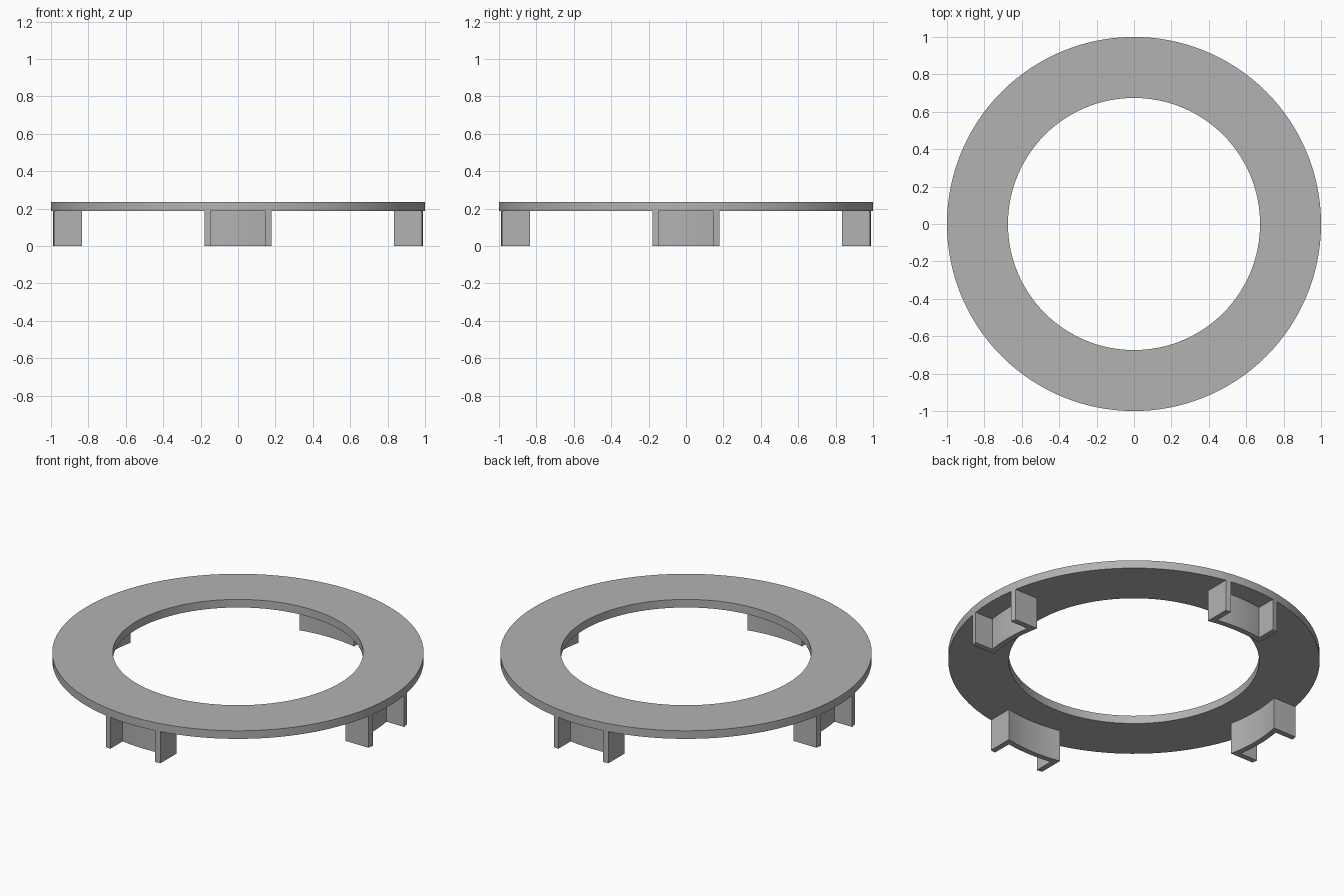
import bpy
import bmesh
import math
from mathutils import Matrix, Vector

cube = bpy.data.objects.get("Cube")
if cube:
    bpy.data.objects.remove(cube, do_unlink=True)

OUTER, INNER = 1.0, 0.674        # ring radii
RING_LOW, RING_TOP = 0.187, 0.235
WEB_IN, WEB_OUT = 0.852, 0.885   # curved wall of each foot
HALF, FIN = 0.18, 0.033          # foot half width and fin thickness
SEGMENTS = 128

grey = bpy.data.materials.new("plain grey")
grey.use_nodes = True
color = (0.45, 0.45, 0.45, 1)
grey.diffuse_color = color
grey.node_tree.nodes["Principled BSDF"].inputs["Base Color"].default_value = color


def finish(name, bm):
    bmesh.ops.recalc_face_normals(bm, faces=bm.faces)
    mesh = bpy.data.meshes.new(name)
    bm.to_mesh(mesh)
    bm.free()
    mesh.materials.append(grey)
    obj = bpy.data.objects.new(name, mesh)
    bpy.context.collection.objects.link(obj)
    bpy.ops.object.select_all(action="DESELECT")
    obj.select_set(True)
    bpy.context.view_layer.objects.active = obj
    bpy.ops.object.shade_smooth_by_angle(angle=math.radians(30))
    return obj


def arc(radius, start, end, steps=12):
    """Points on a circle around the centre, from one y to another."""
    a, b = math.asin(start / radius), math.asin(end / radius)
    angles = [a + (b - a) * i / steps for i in range(steps + 1)]
    return [(radius * math.cos(t), radius * math.sin(t)) for t in angles]


# Flat ring: a rectangular section spun around z
bm = bmesh.new()
section = [bm.verts.new((r, 0, z)) for r, z in
           ((INNER, RING_LOW), (OUTER, RING_LOW), (OUTER, RING_TOP), (INNER, RING_TOP))]
edges = [bm.edges.new((section[i], section[(i + 1) % 4])) for i in range(4)]
bmesh.ops.spin(bm, geom=section + edges, cent=(0, 0, 0), axis=(0, 0, 1),
               angle=math.tau, steps=SEGMENTS, use_merge=True)
bmesh.ops.remove_doubles(bm, verts=bm.verts, dist=0.0001)
finish("ring", bm)

# Feet: a curved wall with a fin reaching outward at each end
gap = HALF - FIN
outline = (arc(WEB_IN, -HALF, HALF) + arc(OUTER, HALF, gap, 1)
           + arc(WEB_OUT, gap, -gap) + arc(OUTER, -gap, -HALF, 1))
for i, side in enumerate(("left", "back", "right", "front")):
    bm = bmesh.new()
    base = bm.faces.new([bm.verts.new((x, y, 0)) for x, y in outline])
    top = bmesh.ops.extrude_face_region(bm, geom=[base], use_keep_orig=True)
    bmesh.ops.translate(bm, vec=Vector((0, 0, RING_LOW)),
                        verts=[g for g in top["geom"] if isinstance(g, bmesh.types.BMVert)])
    bmesh.ops.rotate(bm, verts=bm.verts, cent=(0, 0, 0),
                     matrix=Matrix.Rotation(i * math.pi / 2, 3, "Z"))
    finish(side + "_foot", bm)
